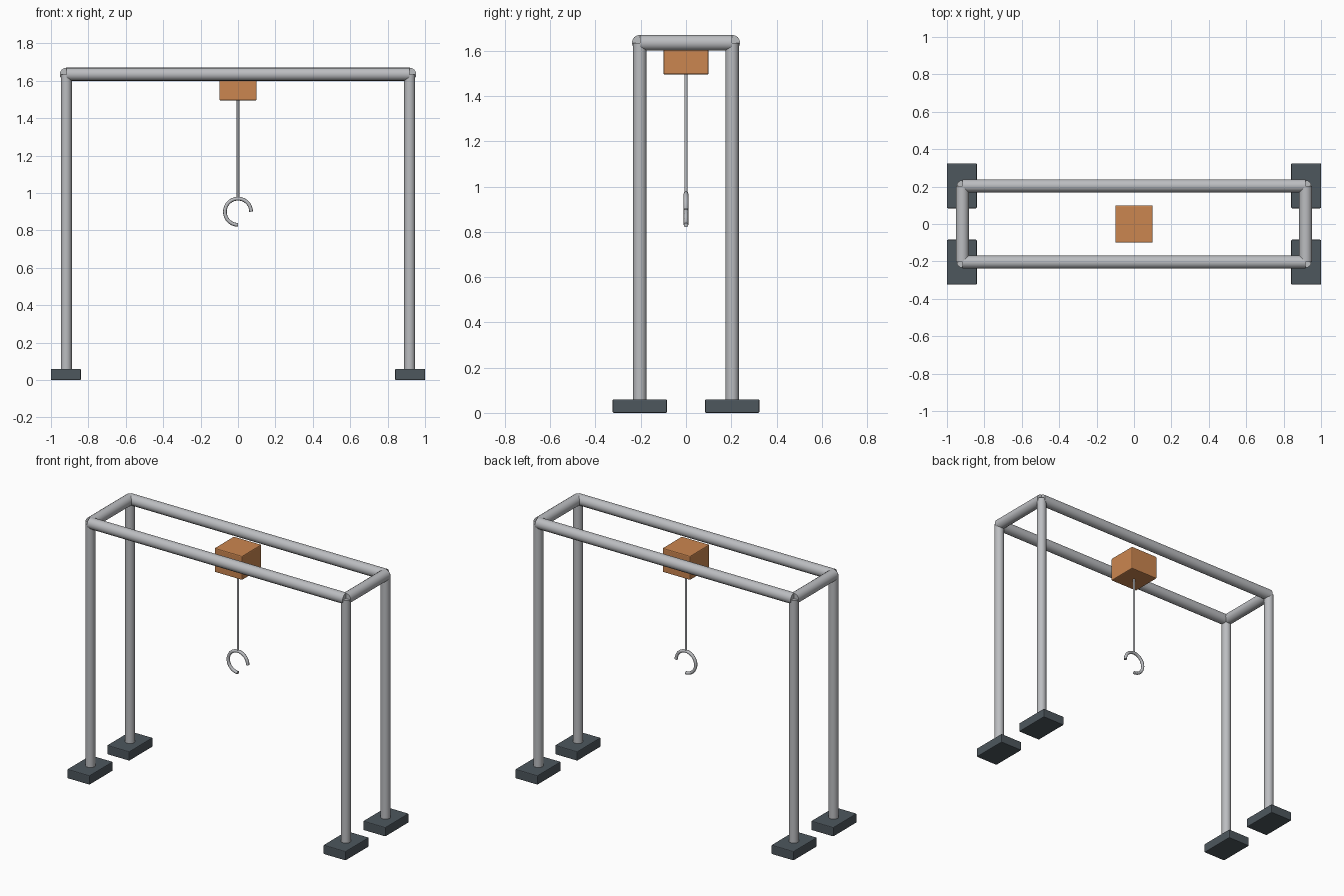
import bpy
import math
from mathutils import Vector

if "Cube" in bpy.data.objects:
    bpy.data.objects.remove(bpy.data.objects["Cube"], do_unlink=True)


def material(name, rgb):
    mat = bpy.data.materials.new(name)
    mat.use_nodes = True
    colour = (*rgb, 1)
    mat.diffuse_color = colour
    mat.node_tree.nodes["Principled BSDF"].inputs["Base Color"].default_value = colour
    return mat


steel = material("steel grey", (0.50, 0.51, 0.53))
dark = material("dark slate", (0.075, 0.095, 0.11))
orange = material("burnt orange", (0.60, 0.24, 0.08))


def block(name, centre, size, mat, bevel):
    bpy.ops.mesh.primitive_cube_add(size=1, location=centre)
    obj = bpy.context.object
    obj.name = name
    obj.scale = size
    bpy.ops.object.transform_apply(location=False, rotation=False, scale=True)
    edge = obj.modifiers.new("soft edges", "BEVEL")
    edge.width = bevel
    edge.segments = 2
    obj.data.materials.append(mat)


def tube(name, start, end, radius, sides=16):
    a, b = Vector(start), Vector(end)
    bpy.ops.mesh.primitive_cylinder_add(vertices=sides, radius=radius,
                                        depth=(b - a).length, location=(a + b) / 2)
    obj = bpy.context.object
    obj.name = name
    obj.rotation_euler = (b - a).to_track_quat("Z", "Y").to_euler()
    obj.data.materials.append(steel)
    bpy.ops.object.shade_smooth_by_angle(angle=math.radians(30))


X, Y = 0.918, 0.204      # leg positions
TOP = 1.635              # beam centre height

# Feet and legs
for x, side in ((X, "left"), (-X, "right")):
    for y, end in ((-Y, "front"), (Y, "back")):
        block(f"{end}_{side}_foot", (math.copysign(0.92, x), y, 0.03),
              (0.16, 0.24, 0.06), dark, 0.005)
        tube(f"{end}_{side}_leg", (x, y, 0.05), (x, y, TOP), 0.0295)
    tube(f"{side}_cross_beam", (x, -Y, TOP), (x, Y, TOP), 0.035)

# Long rails
for y, end in ((-Y, "front"), (Y, "back")):
    tube(f"{end}_rail", (-X, y, TOP), (X, y, TOP), 0.035)

# Hoist block and cable
block("hoist_block", (0, 0, 1.573), (0.2, 0.2, 0.156), orange, 0.006)
tube("hoist_cable", (0, 0, 0.97), (0, 0, 1.5), 0.007, 12)

# Hook: three quarters of a ring, open at the lower left
curve = bpy.data.curves.new("hook", "CURVE")
curve.dimensions = "3D"
curve.bevel_depth = 0.01
curve.bevel_resolution = 2
curve.use_fill_caps = True
steps = 36
path = curve.splines.new("POLY")
path.points.add(steps)
for i, point in enumerate(path.points):
    angle = math.radians(270) * i / steps
    point.co = (0.07 * math.cos(angle), 0, 0.9 + 0.07 * math.sin(angle), 1)
path.use_smooth = True
curve.materials.append(steel)
hook = bpy.data.objects.new("hook", curve)
bpy.context.collection.objects.link(hook)
